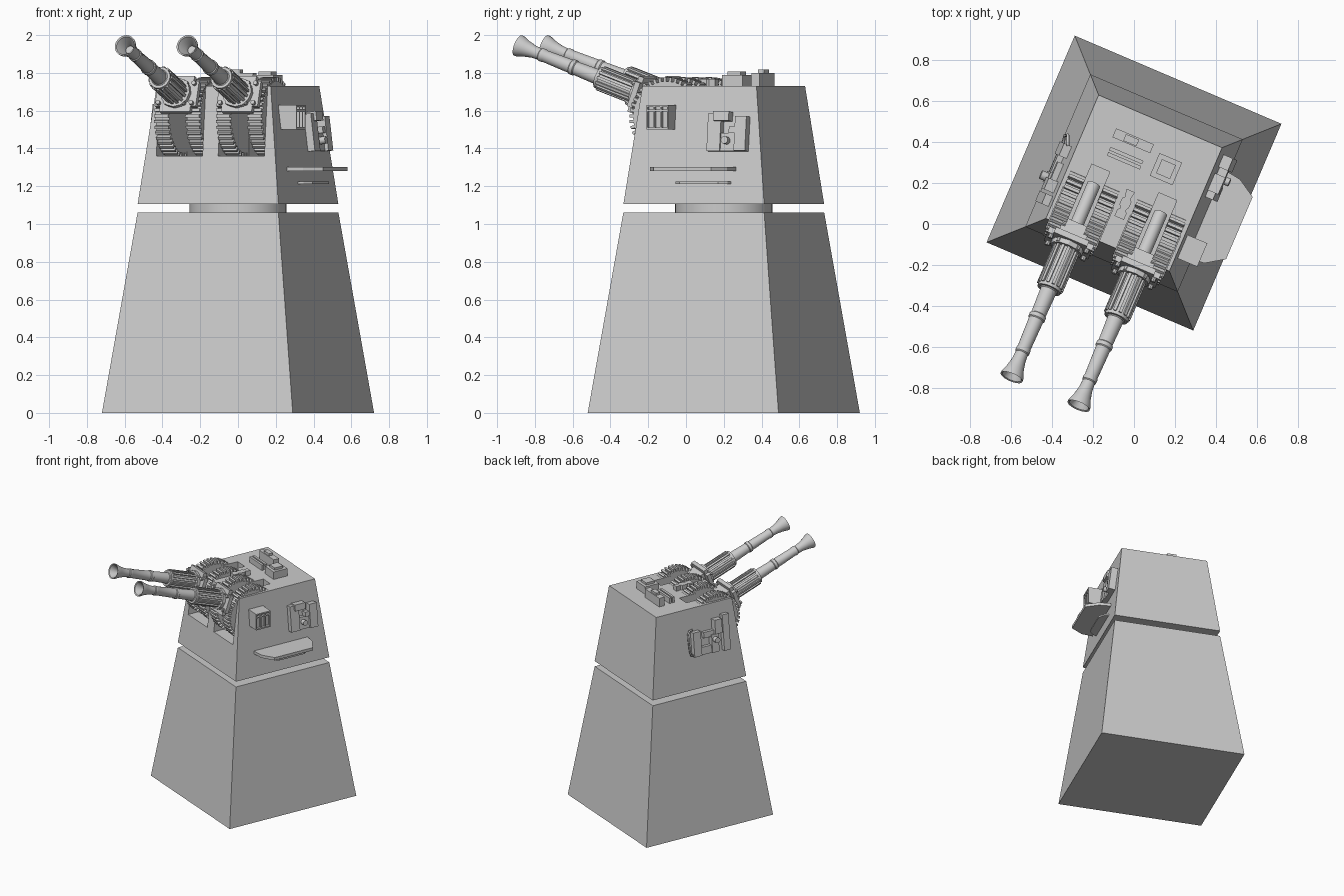
import bpy, bmesh
from math import sin, cos, pi, radians
from mathutils import Matrix, Vector

if "Cube" in bpy.data.objects:
    bpy.data.objects.remove(bpy.data.objects["Cube"])

# whole turret is turned on the ground plane
ROOT = Matrix.Translation((0, 0.2, 0)) @ Matrix.Rotation(radians(-23.1), 4, 'Z')
I = Matrix.Identity(4)


def frame(o, x, y, z):
    m = Matrix.Identity(4)
    for i, v in enumerate((x, y, z, o)):
        m.col[i][:3] = v
    return m


def finish(bm, name, m=I, smooth=False):
    bm.transform(ROOT @ m)
    bmesh.ops.recalc_face_normals(bm, faces=bm.faces)
    me = bpy.data.meshes.new(name)
    bm.to_mesh(me)
    bm.free()
    ob = bpy.data.objects.new(name, me)
    bpy.context.collection.objects.link(ob)
    if smooth:
        bpy.ops.object.select_all(action='DESELECT')
        ob.select_set(True)
        bpy.context.view_layer.objects.active = ob
        bpy.ops.object.shade_smooth_by_angle(angle=radians(35))
    return ob


def prism(name, pts, z0, z1, m=I, top=1.0, smooth=False):
    """Extrude a 2D outline from z0 to z1, optionally scaling the far end."""
    bm = bmesh.new()
    a = [bm.verts.new((x, y, z0)) for x, y in pts]
    b = [bm.verts.new((x * top, y * top, z1)) for x, y in pts]
    n = len(pts)
    bm.faces.new(a[::-1])
    bm.faces.new(b)
    for i in range(n):
        j = (i + 1) % n
        bm.faces.new((a[i], a[j], b[j], b[i]))
    return finish(bm, name, m, smooth)


def rect(x0, x1, y0, y1):
    return [(x0, y0), (x1, y0), (x1, y1), (x0, y1)]


def circle(r, n, cx=0, cy=0):
    return [(cx + r * cos(2 * pi * i / n), cy + r * sin(2 * pi * i / n)) for i in range(n)]


def gear(r0, r1, n):
    """Outline with n square teeth between radii r0 and r1."""
    out = []
    for i in range(n):
        for f, r in ((0, r0), (0.5, r0), (0.5, r1), (1, r1)):
            a = 2 * pi * (i + f) / n
            out.append((r * cos(a), r * sin(a)))
    return out


def lathe(name, prof, m, n=24):
    """Spin (radius, height) points round z; radius 0 closes an end."""
    bm = bmesh.new()
    rings = []
    for r, z in prof:
        k = 1 if r == 0 else n
        rings.append([bm.verts.new((r * cos(2 * pi * i / n), r * sin(2 * pi * i / n), z)) for i in range(k)])
    for p, q in zip(rings, rings[1:]):
        for i in range(n):
            j = (i + 1) % n
            f = [p[i % len(p)], p[j % len(p)], q[j % len(q)], q[i % len(q)]]
            bm.faces.new(list(dict.fromkeys(f)))
    return finish(bm, name, m, True)


# tapered base, turning ring and gun housing
prism("base", rect(-.549, .549, -.549, .549), 0, 1.062, top=.405 / .549)
prism("turning_ring", circle(.257, 48), 1.05, 1.115, smooth=True)
housing = prism("housing", rect(-.405, .405, -.405, .405), 1.105, 1.73, top=.328 / .405)

# gun bays cut through the front and roof
cutters = []
for s in (-1, 1):
    x = .178 * s
    cutters.append(prism("bay_cutter", rect(x - .133, x + .133, -.6, -.15), 1.36, 1.95))
    cutters.append(prism("slot_cutter", rect(x - .048, x + .048, -.62, .004), 1.361, 1.96))
for c in cutters:
    c.hide_render = True
    mod = housing.modifiers.new("cut", 'BOOLEAN')
    mod.operation = 'DIFFERENCE'
    mod.solver = 'EXACT'
    mod.object = c
bpy.context.view_layer.update()
dg = bpy.context.evaluated_depsgraph_get()
cut_mesh = bpy.data.meshes.new_from_object(housing.evaluated_get(dg))
housing.modifiers.clear()
housing.data = cut_mesh
for c in cutters:
    bpy.data.objects.remove(c)

# guns
ELEV = radians(20)
c, s_ = cos(ELEV), sin(ELEV)
BARREL = [(0, .07), (.022, .07), (.026, .05), (.05, .004), (.058, 0), (.057, .014), (.044, .05), (.034, .095),
          (.031, .135), (.036, .14), (.036, .16), (.033, .165), (.037, .325), (.042, .33), (.042, .35),
          (.037, .355), (.041, .49), (.046, .495), (.046, .56), (.033, .57), (.033, 1.09), (0, 1.09)]
for side, tag in ((-1, "left"), (1, "right")):
    x = .178 * side
    g = frame((x, -1.108, 1.945), (1, 0, 0), (0, -s_, -c), (0, c, -s_))
    lathe(tag + "_barrel", BARREL, g)
    prism(tag + "_sleeve", gear(.056, .068, 14), .51, .73, g)
    prism(tag + "_sleeve_collar", circle(.06, 24), .495, .515, g, smooth=True)
    # mantlet plate with notched corners, bolts and rear block
    w, h, k = .118, .1, .03
    plate = [(-w, -h + k), (-w + k, -h + k), (-w + k, -h), (w - k, -h), (w - k, -h + k), (w, -h + k),
             (w, h - k), (w - k, h - k), (w - k, h), (-w + k, h), (-w + k, h - k), (-w, h - k)]
    prism(tag + "_mantlet", plate, .745, .775, g)
    prism(tag + "_mantlet_collar", circle(.082, 12), .72, .75, g)
    prism(tag + "_mantlet_block", rect(-.07, .07, -.07, .07), .77, .85, g)
    for bx in (-.095, -.05, .05, .095):
        for by in (-.055, .055):
            prism(tag + "_mantlet_bolt", circle(.012, 8, bx, by), .725, .75, g)
    # toothed elevation arcs either side of the gun
    for r in (-1, 1):
        rail = frame((x + r * .09, -.2, 1.565), (0, 1, 0), (0, 0, 1), (1, 0, 0))
        prism(tag + "_elevation_arc", gear(.19, .212, 42), -.04, .04, rail)

# roof details
prism("roof_bar", rect(-.185, .015, .165, .212), 1.72, 1.80)
prism("roof_bar_cap", rect(-.13, -.06, .17, .205), 1.79, 1.818)
prism("roof_rail_back", rect(-.175, 0, .1, .118), 1.72, 1.775)
prism("roof_rail_front", rect(-.175, 0, .072, .09), 1.72, 1.775)
prism("roof_hatch", rect(.057, .177, .064, .184), 1.72, 1.79)
prism("roof_hatch_lid", rect(.08, .154, .087, .161), 1.78, 1.808)
wavy = [(.025, -.185), (.025, -.15), (.015, -.14), (.025, -.12), (.025, -.09), (.015, -.08), (.022, -.04)]
prism("roof_strip", wavy + [(-a, b) for a, b in wavy[::-1]], 1.72, 1.768)

# sloping wall frames: x along the wall, y up the slope, z outward
t = .1223
n = (1 + t * t) ** .5
right = frame((.405, 0, 1.105), (0, 1, 0), (-t / n, 0, 1 / n), (1 / n, 0, t / n))
left = Matrix.Diagonal((-1, 1, 1, 1)) @ right

# right wall: vent box with a barred face
prism("vent_box", rect(.33, .425, -.255, -.13), 1.5, 1.63)
for y in (-.255, -.215, -.176, -.137):
    prism("vent_bar", rect(.42, .445, y, y + .007), 1.5, 1.63)
for z in (1.5, 1.595, 1.62):
    prism("vent_crossbar", rect(.42, .445, -.255, -.13), z, z + .01)

# right wall: machinery panel
for y0, y1, z0, z1, d in ((.075, .15, .28, .48, .04), (.11, .2, .44, .49, .055), (.15, .3, .28, .375, .03),
                          (.235, .3, .28, .465, .05), (.2, .25, .375, .41, .045)):
    prism("right_panel", rect(y0, y1, z0, z1), -.02, d, right)
prism("right_panel_knob", circle(.02, 16, .185, .335), 0, .065, right, smooth=True)

# right wall: shelves
prism("shelf", [(.33, -.24), (.47, -.225), (.56, -.165), (.56, .165), (.47, .22), (.33, .24)], 1.28, 1.303)
prism("lower_shelf", [(.35, -.12), (.42, -.1), (.455, -.06), (.455, .16), (.42, .2), (.35, .22)], 1.212, 1.224)

# left wall: machinery panel, knob and tall plates
for y0, y1, z0, z1, d in ((-.02, .045, .26, .45, .04), (-.17, .045, .26, .32, .03), (-.17, -.11, .26, .4, .04),
                          (-.17, -.05, .385, .43, .03), (-.2, -.14, .4, .51, .05), (-.27, -.215, .25, .53, .035)):
    prism("left_panel", rect(y0, y1, z0, z1), -.02, d, left)
prism("left_panel_knob", circle(.022, 16, -.14, .36), 0, .075, left, smooth=True)

# left wall: bent pipe
cu = bpy.data.curves.new("left_pipe", 'CURVE')
cu.dimensions = '3D'
cu.bevel_depth = .007
cu.bevel_resolution = 2
sp = cu.splines.new('POLY')
path = [(.04, .47, .02), (.075, .47, .035), (.09, .45, .04), (.085, .38, .035), (.08, .31, .035),
        (.07, .28, .03), (.04, .27, .02)]
sp.points.add(len(path) - 1)
for p, q in zip(sp.points, path):
    p.co = (*(ROOT @ left @ Vector(q)), 1)
bpy.context.collection.objects.link(bpy.data.objects.new("left_pipe", cu))
